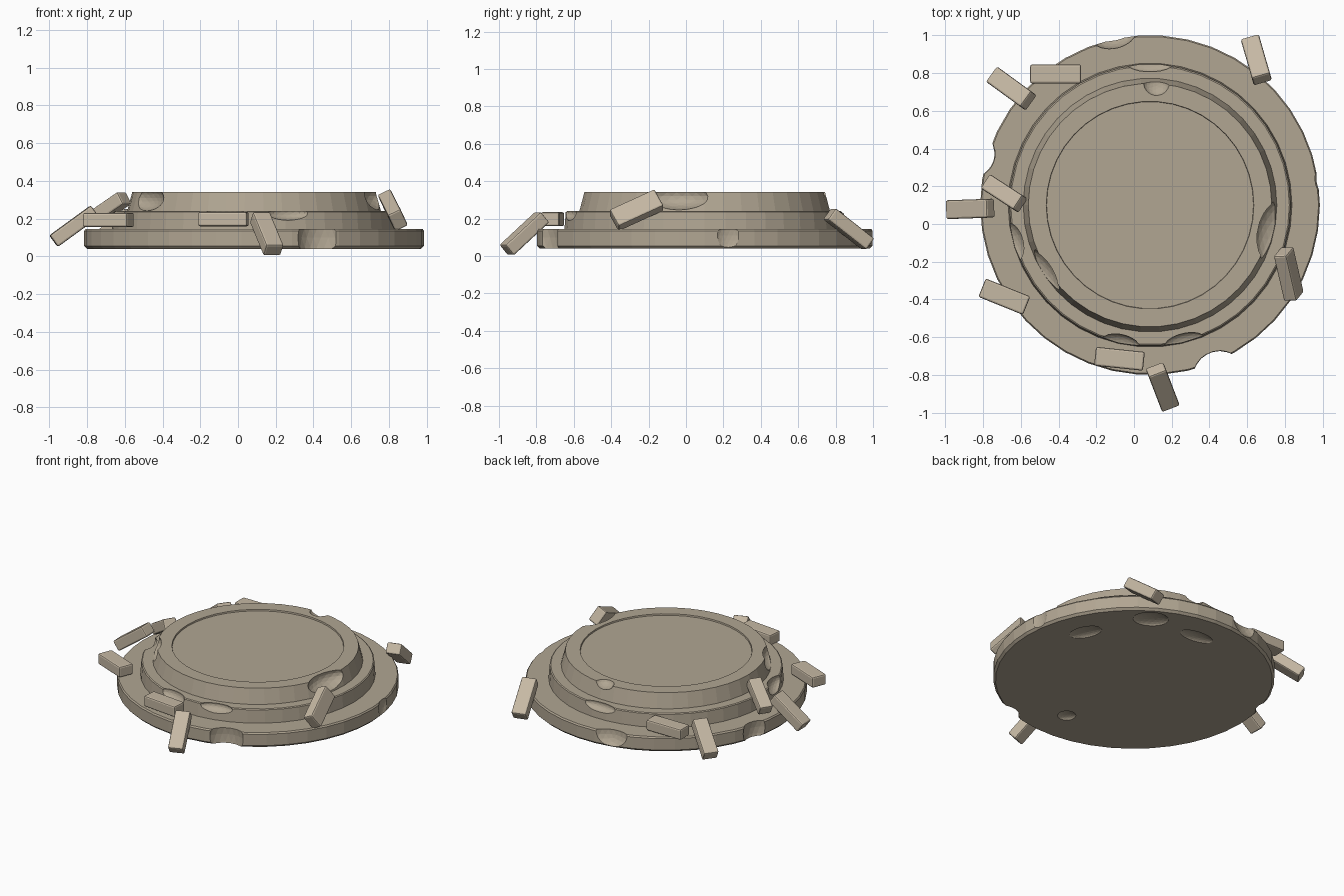
import bpy, bmesh
from math import sin, cos, radians, pi
from mathutils import Vector, Matrix

if "Cube" in bpy.data.objects:
    bpy.data.objects.remove(bpy.data.objects["Cube"])

CENTRE = Vector((0.085, 0.10, 0))
SEGS = 42


def material(name, color):
    m = bpy.data.materials.new(name)
    m.diffuse_color = color
    m.use_nodes = True
    m.node_tree.nodes["Principled BSDF"].inputs["Base Color"].default_value = m.diffuse_color
    return m


stone = material("stone", (0.44, 0.38, 0.29, 1))
pale_stone = material("pale_stone", (0.56, 0.48, 0.37, 1))


def add_object(name, bm, mat=None):
    me = bpy.data.meshes.new(name)
    bmesh.ops.recalc_face_normals(bm, faces=bm.faces)
    bm.to_mesh(me)
    bm.free()
    ob = bpy.data.objects.new(name, me)
    bpy.context.collection.objects.link(ob)
    if mat:
        me.materials.append(mat)
    return ob


# Stepped round platform: turned profile with a shallow recess in the top
profile = [(0.885, 0.04), (0.90, 0.055), (0.90, 0.135), (0.893, 0.145),
           (0.752, 0.145), (0.745, 0.235), (0.738, 0.24), (0.672, 0.24),
           (0.645, 0.342), (0.55, 0.342), (0.548, 0.332)]
bm = bmesh.new()
rings = []
for r, z in profile:
    rings.append([bm.verts.new(CENTRE + Vector((r * cos(2 * pi * i / SEGS),
                                                r * sin(2 * pi * i / SEGS), z)))
                  for i in range(SEGS)])
for a, b in zip(rings, rings[1:]):
    for i in range(SEGS):
        j = (i + 1) % SEGS
        bm.faces.new((a[i], a[j], b[j], b[i]))
bm.faces.new(rings[0][::-1])
bm.faces.new(rings[-1])
platform = add_object("stepped_platform", bm, stone)

# Worn chips: angle, distance from centre, height, (radial, tangential, vertical) radii
chips = [
    # lower step
    (-68, 0.95, 0.10, (0.11, 0.13, 0.20)), (164, 0.945, 0.10, (0.09, 0.11, 0.16)),
    (102, 0.94, 0.14, (0.09, 0.13, 0.11)), (8, 0.93, 0.11, (0.05, 0.08, 0.10)),
    # middle step
    (-102, 0.76, 0.23, (0.06, 0.11, 0.05)), (-76, 0.76, 0.23, (0.06, 0.12, 0.04)),
    (195, 0.755, 0.22, (0.06, 0.11, 0.06)), (90, 0.755, 0.23, (0.05, 0.13, 0.04)),
    # upper step
    (-12, 0.69, 0.32, (0.11, 0.18, 0.075)), (212, 0.68, 0.31, (0.07, 0.15, 0.07)),
    (87, 0.65, 0.35, (0.07, 0.07, 0.045)),
    # underside
    (23, 0.68, 0.03, (0.07, 0.12, 0.03)), (58, 0.78, 0.03, (0.09, 0.12, 0.035)),
    (86, 0.68, 0.03, (0.06, 0.13, 0.03)), (-87, 0.63, 0.035, (0.06, 0.06, 0.025)),
]
bm = bmesh.new()
for ang, r, z, radii in chips:
    mat = (Matrix.Translation(CENTRE) @ Matrix.Rotation(radians(ang), 4, 'Z')
           @ Matrix.Translation((r, 0, z)) @ Matrix.Diagonal((*radii, 1)))
    bmesh.ops.create_icosphere(bm, subdivisions=3, radius=1, matrix=mat)
cutter = add_object("chip_cutter", bm)
cutter.hide_render = True
mod = platform.modifiers.new("chips", 'BOOLEAN')
mod.operation, mod.solver, mod.object = 'DIFFERENCE', 'EXACT', cutter
mod.use_self = True
bpy.context.view_layer.update()
dg = bpy.context.evaluated_depsgraph_get()
chipped = bpy.data.meshes.new_from_object(platform.evaluated_get(dg))
platform.modifiers.clear()
platform.data = chipped
bpy.data.objects.remove(cutter)


# Loose blocks: centre, heading of the low end, downward pitch, roll, length, width
blocks = [
    ((-0.415, 0.795, 0.195), 0, 0, 0, 0.27, 0.10),
    ((-0.077, -0.714, 0.197), -6, 0, 0, 0.26, 0.10),
    ((0.152, -0.864, 0.120), -69, 41, 0, 0.27, 0.10),
    ((0.820, -0.265, 0.245), -77, 24, 62, 0.27, 0.11),
    ((0.648, 0.870, 0.145), 106, 37, 0, 0.27, 0.10),
    ((-0.650, 0.718, 0.150), 144, 33, 0, 0.27, 0.10),
    ((-0.868, 0.080, 0.160), 182, 36, 0, 0.27, 0.10),
    ((-0.688, 0.162, 0.250), 147, 30, 0, 0.24, 0.09),
    ((-0.687, -0.385, 0.193), -22, 0, 0, 0.255, 0.105),
]
for n, (loc, head, pitch, roll, length, width) in enumerate(blocks, 1):
    bm = bmesh.new()
    bmesh.ops.create_cube(bm, size=1, matrix=Matrix.Diagonal((length, width, 0.075, 1)))
    bmesh.ops.bevel(bm, geom=bm.edges[:], offset=0.01, segments=2,
                    profile=0.5, affect='EDGES')
    bm.transform(Matrix.Translation(loc) @ Matrix.Rotation(radians(head), 4, 'Z')
                 @ Matrix.Rotation(radians(pitch), 4, 'Y')
                 @ Matrix.Rotation(radians(-roll), 4, 'X'))
    add_object(f"loose_block_{n}", bm, pale_stone)
